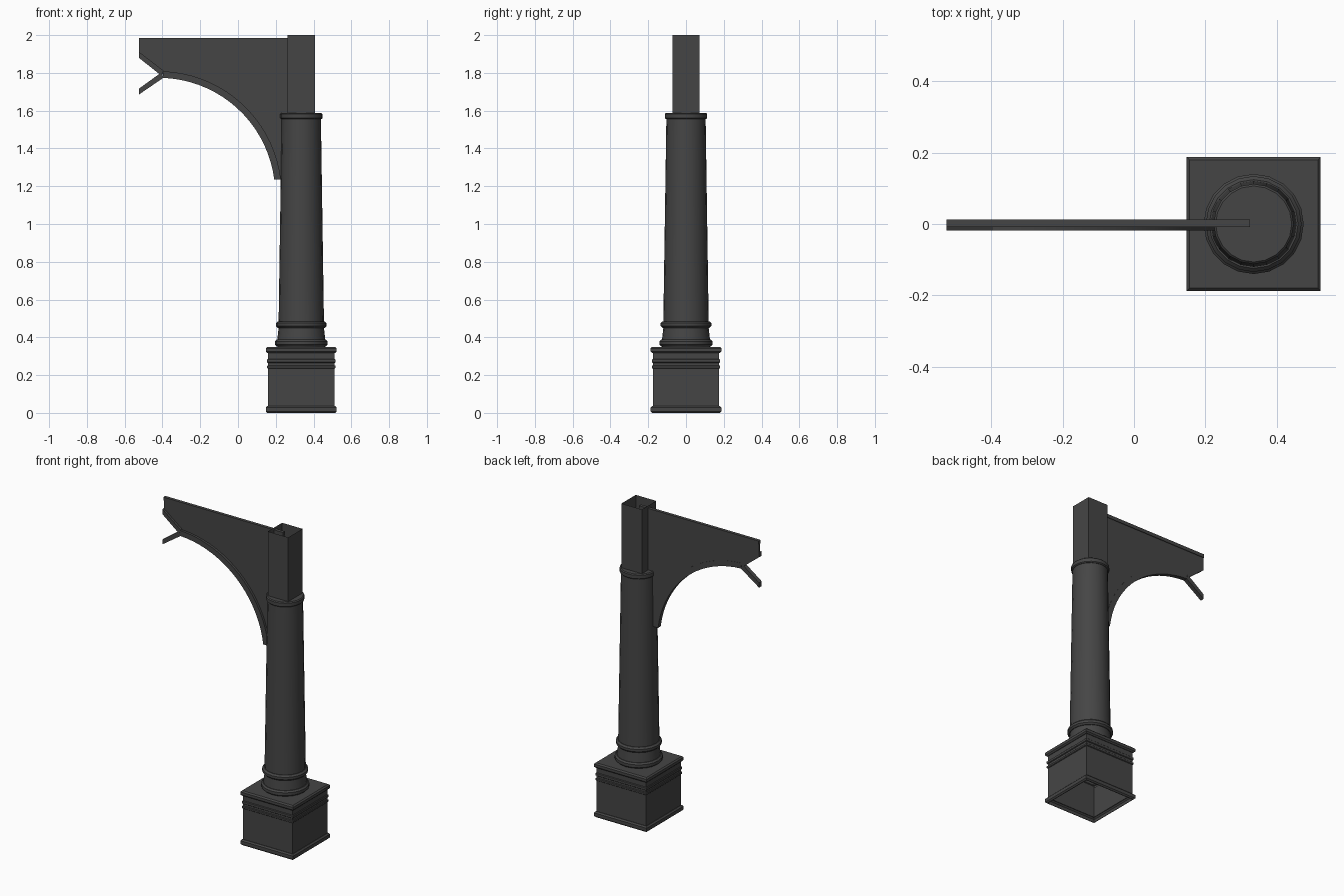
import bpy, bmesh, math
from mathutils import Vector

if "Cube" in bpy.data.objects:
    bpy.data.objects.remove(bpy.data.objects["Cube"], do_unlink=True)

CX = 0.335  # column axis

iron = bpy.data.materials.new("dark_grey_iron")
iron.use_nodes = True
colour = (0.06, 0.06, 0.06, 1)
iron.diffuse_color = colour
iron.node_tree.nodes["Principled BSDF"].inputs["Base Color"].default_value = colour


def finish(name, bm, smooth=True):
    bmesh.ops.recalc_face_normals(bm, faces=bm.faces)
    mesh = bpy.data.meshes.new(name)
    bm.to_mesh(mesh)
    bm.free()
    mesh.materials.append(iron)
    ob = bpy.data.objects.new(name, mesh)
    bpy.context.collection.objects.link(ob)
    if smooth:
        bpy.ops.object.select_all(action='DESELECT')
        ob.select_set(True)
        bpy.context.view_layer.objects.active = ob
        bpy.ops.object.shade_smooth_by_angle(angle=math.radians(40))
    return ob


def stack(name, profile, sides, cap_top=True):
    """Sweep a (half width, z) profile around the column axis."""
    bm = bmesh.new()
    square = sides == 4
    scale = math.sqrt(2) if square else 1
    turn = math.pi / 4 if square else 0
    rings = []
    for r, z in profile:
        angles = [turn + math.tau * i / sides for i in range(sides)]
        rings.append([bm.verts.new((CX + r * scale * math.cos(a),
                                    r * scale * math.sin(a), z)) for a in angles])
    for low, high in zip(rings, rings[1:]):
        for i in range(sides):
            j = (i + 1) % sides
            bm.faces.new((low[i], low[j], high[j], high[i]))
    if cap_top:
        bm.faces.new(rings[-1])
    return finish(name, bm, not square)


def moulding(inner, outer, z0, z1):
    """Rounded band that steps out from the inner to the outer half width."""
    c = min((z1 - z0) * 0.3, (outer - inner) * 0.7)
    return [(inner, z0), (outer - c, z0), (outer, z0 + c),
            (outer, z1 - c), (outer - c, z1), (inner, z1)]


def slab(name, outline, y0, y1):
    """Extrude an (x, z) outline in depth."""
    bm = bmesh.new()
    face = bm.faces.new([bm.verts.new((x, y0, z)) for x, z in outline])
    out = bmesh.ops.extrude_face_region(bm, geom=[face])
    verts = [v for v in out["geom"] if isinstance(v, bmesh.types.BMVert)]
    bmesh.ops.translate(bm, verts=verts, vec=Vector((0, y1 - y0, 0)))
    return finish(name, bm)


# Hollow square pedestal, open underneath
body = 0.176
pedestal = (moulding(body, 0.1875, 0, 0.037) + moulding(body, 0.181, 0.235, 0.252)
            + moulding(body, 0.181, 0.265, 0.285) + moulding(body, 0.1875, 0.317, 0.35))
stack("pedestal", pedestal, 4)

# Round tapered column with its mouldings
column = ([(0.125, 0.345)] + moulding(0.127, 0.14, 0.352, 0.388)
          + moulding(0.12, 0.134, 0.45, 0.485)
          + moulding(0.104, 0.112, 1.555, 1.588))
stack("column", column, 20)

# Square open-topped post
stack("upper_post", [(0.0725, 1.58), (0.0725, 2.0)], 4, cap_top=False)

# Arched bracket
LEFT, RIGHT, TOP = -0.525, 0.325, 1.985
AX, AZ = -0.42, 1.157
INNER, OUTER, FOOT = 0.617, 0.652, 1.235


def arc(r, steps=18):
    start, end = math.radians(88), math.asin((FOOT - AZ) / r)
    return [(AX + r * math.cos(a), AZ + r * math.sin(a))
            for a in (start + (end - start) * i / steps for i in range(steps + 1))]


middle = arc((INNER + OUTER) / 2)
slab("bracket_plate", [(LEFT, TOP - 0.01), (LEFT, 1.895)] + middle
     + [(RIGHT, FOOT), (RIGHT, TOP - 0.01)], -0.003, 0.008)
slab("bracket_top_flange", [(LEFT, 1.963), (RIGHT, 1.963), (RIGHT, TOP), (LEFT, TOP)],
     -0.008, 0.0125)
slab("bracket_arch_rib", arc(INNER) + arc(OUTER)[::-1], -0.018, 0.0095)

# Split ends of the rib, one rising and one falling
slab("rib_upper_branch", [(LEFT, 1.88), (-0.405, 1.785), (-0.395, 1.812), (LEFT, 1.912)],
     -0.0175, 0.009)
slab("rib_lower_branch", [(LEFT, 1.685), (-0.395, 1.774), (-0.405, 1.803), (LEFT, 1.716)],
     -0.0175, 0.009)
